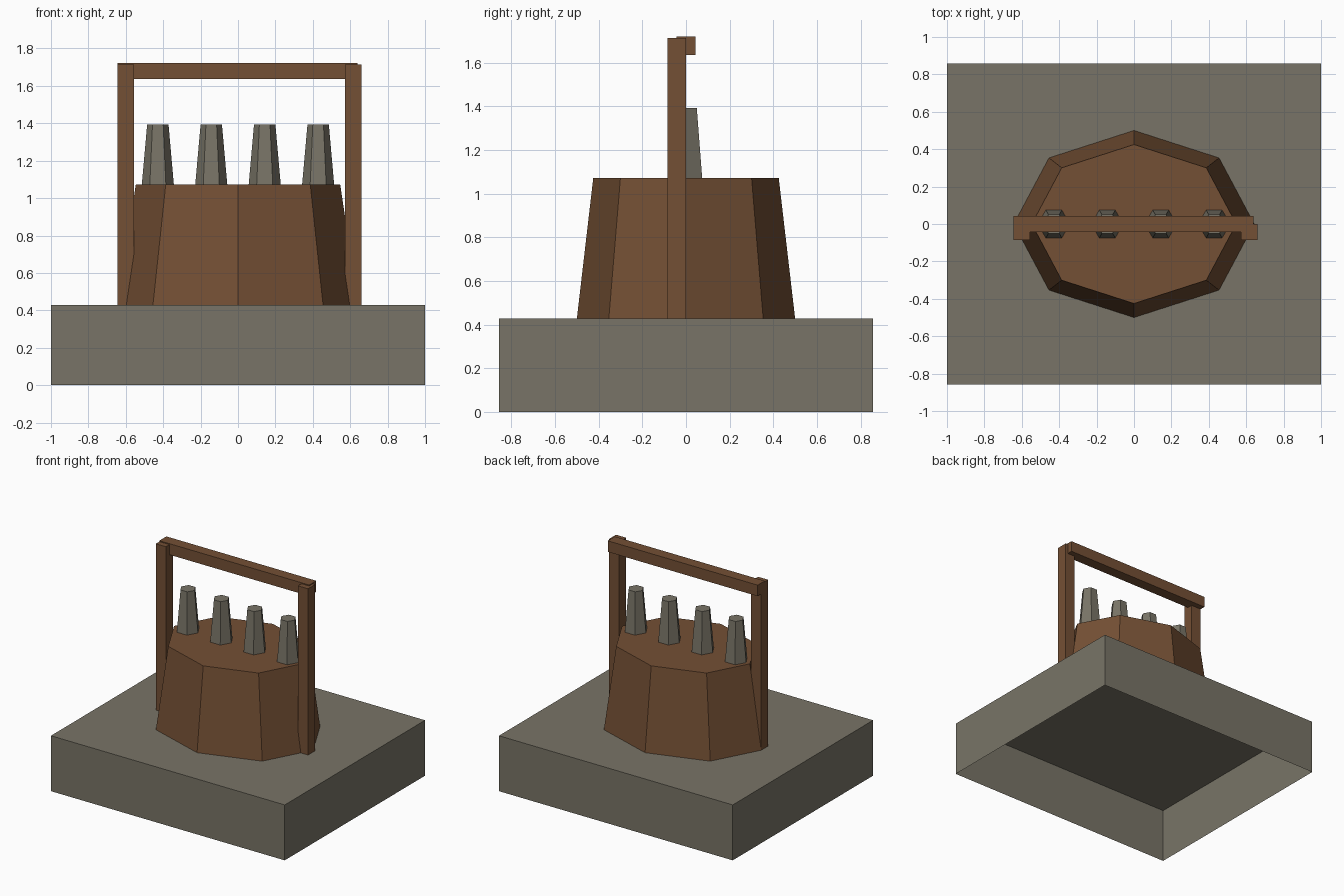
import bpy, bmesh, math

if "Cube" in bpy.data.objects:
    bpy.data.objects.remove(bpy.data.objects["Cube"])


def material(name, rgb):
    m = bpy.data.materials.new(name)
    m.diffuse_color = (*rgb, 1)
    m.use_nodes = True
    m.node_tree.nodes["Principled BSDF"].inputs["Base Color"].default_value = m.diffuse_color
    return m


stone = material("grey_stone", (0.19, 0.175, 0.135))
wood = material("brown_wood", (0.175, 0.08, 0.035))


def finish(bm, name, mat):
    bmesh.ops.recalc_face_normals(bm, faces=bm.faces)
    me = bpy.data.meshes.new(name)
    bm.to_mesh(me)
    bm.free()
    me.materials.append(mat)
    ob = bpy.data.objects.new(name, me)
    bpy.context.collection.objects.link(ob)


def box(name, mat, x, y, z, open_bottom=False):
    bm = bmesh.new()
    bmesh.ops.create_cube(bm, size=1)
    for v in bm.verts:
        v.co = [(lo + hi) / 2 + c * (hi - lo) for c, (lo, hi) in zip(v.co, (x, y, z))]
    if open_bottom:
        low = [f for f in bm.faces if all(v.co.z < z[0] + 1e-4 for v in f.verts)]
        bmesh.ops.delete(bm, geom=low, context='FACES_ONLY')
    finish(bm, name, mat)


def frustum(name, mat, sides, cx, rx, ry, z0, z1, taper):
    # Tapered prism with a corner on the x axis, open where it sits on its support
    bm = bmesh.new()
    rings = []
    for z, s in ((z0, 1), (z1, taper)):
        rings.append([bm.verts.new((cx + rx * s * math.cos(2 * math.pi * i / sides),
                                    ry * s * math.sin(2 * math.pi * i / sides), z))
                      for i in range(sides)])
    a, b = rings
    for i in range(sides):
        j = (i + 1) % sides
        bm.faces.new((a[i], a[j], b[j], b[i]))
    bm.faces.new(b)
    finish(bm, name, mat)


# Stone plinth, hollow underneath
box("plinth", stone, (-1, 1), (-0.857, 0.857), (0, 0.4286), True)

# Octagonal tapered wooden block
frustum("wooden_block", wood, 8, 0, 0.643, 0.5, 0.4286, 1.0714, 0.85)

# Row of hexagonal stone pegs
for i in range(4):
    frustum(f"peg_{i + 1}", stone, 6, -0.4286 + i * 0.2857, 0.0857, 0.0857,
            1.0714, 1.393, 0.667)

# Frame: two posts and a crossbeam
box("left_post", wood, (-0.643, -0.557), (-0.0857, 0), (0.4286, 1.714), True)
box("right_post", wood, (0.573, 0.659), (-0.0857, 0), (0.4286, 1.714), True)
box("crossbeam", wood, (-0.643, 0.639), (-0.043, 0.043), (1.636, 1.7215))
